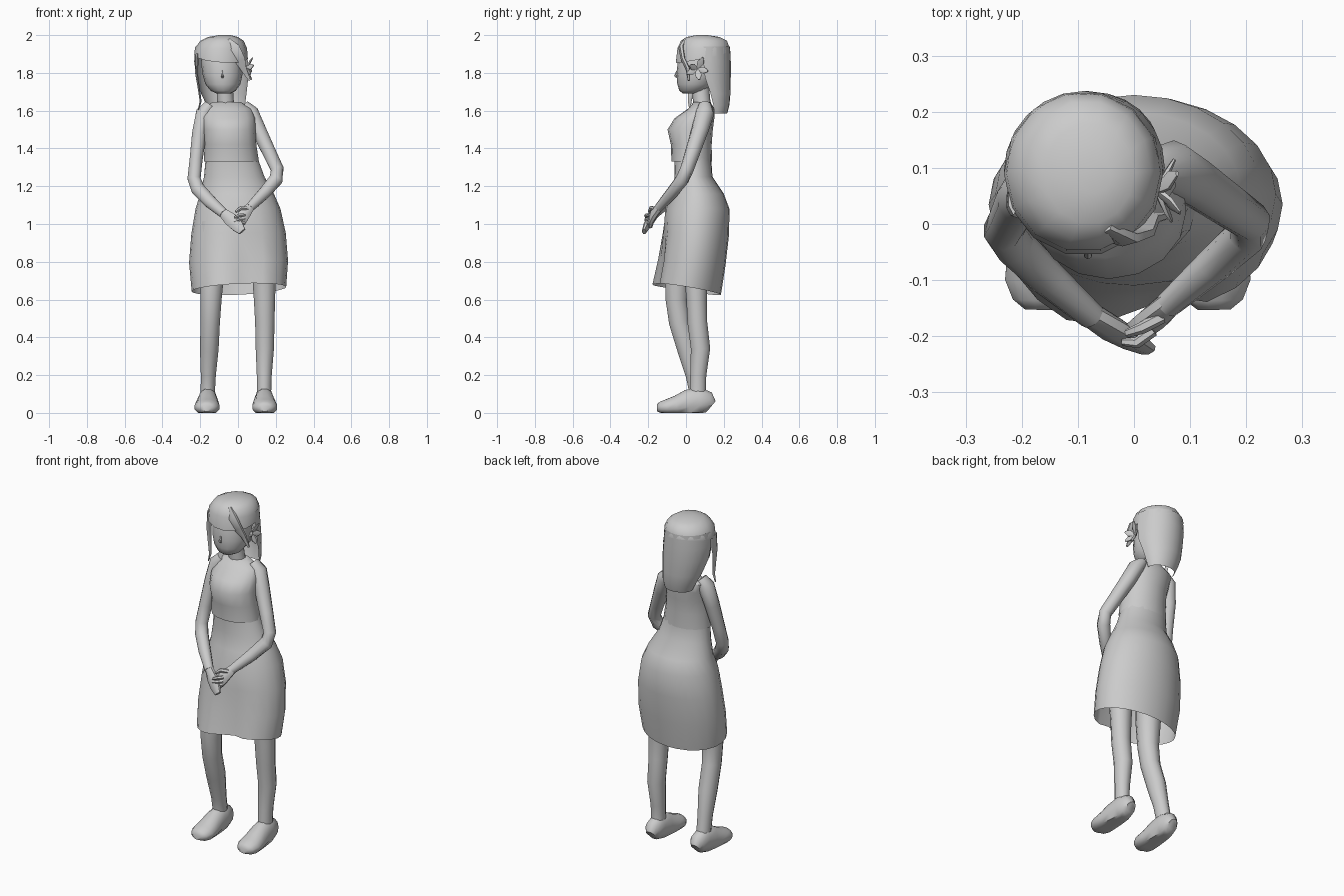
import bpy, bmesh
from math import sin, cos, radians, exp
from mathutils import Vector


def skin(name, rings, closed=True, cap_start=True, cap_end=True):
    """Join rings of points into one smooth-shaded surface."""
    bm = bmesh.new()
    rows = [[bm.verts.new(p) for p in r] for r in rings]
    n = len(rows[0])
    for a, b in zip(rows, rows[1:]):
        for i in range(n if closed else n - 1):
            j = (i + 1) % n
            bm.faces.new((a[i], a[j], b[j], b[i]))
    if closed and cap_start:
        bm.faces.new(rows[0])
    if closed and cap_end:
        bm.faces.new(rows[-1])
    bmesh.ops.recalc_face_normals(bm, faces=bm.faces)
    me = bpy.data.meshes.new(name)
    bm.to_mesh(me)
    bm.free()
    ob = bpy.data.objects.new(name, me)
    bpy.context.collection.objects.link(ob)
    bpy.context.view_layer.objects.active = ob
    for o in bpy.context.selected_objects:
        o.select_set(False)
    ob.select_set(True)
    bpy.ops.object.shade_smooth_by_angle(angle=radians(50))
    return ob


def loft(name, rings, n=16, a0=0, a1=360, warp=None, **caps):
    """Stack of horizontal ellipses (z, cx, cy, rx, ry), full or partial."""
    closed = a1 - a0 == 360
    out = []
    for z, cx, cy, rx, ry in rings:
        row = []
        for i in range(n):
            a = radians(a0 + (a1 - a0) * i / (n if closed else n - 1))
            p = Vector((cx + rx * cos(a), cy + ry * sin(a), z))
            row.append(warp(p, a) if warp else p)
        out.append(row)
    return skin(name, out, closed, **caps)


def tube(name, pts, n=8, ref=(0, 1, 0), floor=None):
    """Oval tube through points (x, y, z, half width, half depth)."""
    out = []
    for i, p in enumerate(pts):
        t = Vector(pts[min(i + 1, len(pts) - 1)][:3]) - Vector(pts[max(i - 1, 0)][:3])
        side = t.cross(Vector(ref)).normalized()
        up = side.cross(t).normalized()
        row = []
        for k in range(n):
            a = radians(360 * (k + 0.5) / n)
            v = Vector(p[:3]) + side * p[3] * cos(a) + up * p[4] * sin(a)
            if floor is not None:
                v.z = max(v.z, floor)
            row.append(v)
        out.append(row)
    return skin(name, out)


# Skirt: flared, hem pushed forward by each knee, lower at the back left
def drape(p, a):
    w = min(max((1.1 - p.z) / 0.45, 0), 1)
    if sin(a) < 0:
        p.y -= w * (0.03 * exp(-((p.x + 0.12) / 0.09) ** 2)
                    - 0.035 * exp(-((p.x - 0.05) / 0.05) ** 2))
    p.z += w * w * (-0.03 * sin(a) + 0.012 * cos(a))
    return p


loft("skirt", [(1.36, -0.035, 0.035, 0.135, 0.098), (1.25, -0.02, 0.04, 0.16, 0.1),
               (1.16, -0.005, 0.06, 0.195, 0.14), (1.08, 0, 0.06, 0.225, 0.17),
               (0.95, 0.003, 0.053, 0.25, 0.175), (0.8, 0.003, 0.035, 0.262, 0.175),
               (0.655, 0.005, 0.01, 0.25, 0.175)], n=24, warp=drape, cap_end=False)

# Bodice, with the bust forward and a small overlap over the skirt
loft("bodice", [(1.33, -0.035, 0.03, 0.146, 0.107), (1.42, -0.04, 0.028, 0.137, 0.108),
                (1.5, -0.045, 0.022, 0.138, 0.12), (1.56, -0.05, 0.045, 0.14, 0.105),
                (1.61, -0.055, 0.08, 0.13, 0.07), (1.645, -0.06, 0.085, 0.075, 0.045)],
     n=16, cap_start=False)

# Neck and head
tube("neck", [(-0.06, 0.09, 1.6, 0.05, 0.05), (-0.066, 0.083, 1.65, 0.046, 0.046),
              (-0.072, 0.075, 1.74, 0.046, 0.046)], n=10)
loft("head", [(1.69, -0.077, 0.025, 0.035, 0.04), (1.705, -0.078, 0.035, 0.066, 0.07),
              (1.74, -0.08, 0.05, 0.093, 0.096), (1.79, -0.082, 0.06, 0.105, 0.11),
              (1.85, -0.085, 0.07, 0.11, 0.115), (1.92, -0.088, 0.08, 0.105, 0.11),
              (1.96, -0.09, 0.085, 0.06, 0.07)], n=16)
tube("nose", [(-0.082, -0.045, 1.81, 0.005, 0.006), (-0.082, -0.055, 1.783, 0.008, 0.008),
              (-0.082, -0.046, 1.775, 0.006, 0.004)], n=6)


# Hair: crown with slanted fringe, long back panel, parting lock, side strand
def fringe(p, a):
    if p.z < 1.9:
        p.z += 0.03 * sin(a) - 0.01 * cos(a)
    return p


loft("hair_crown", [(1.885, -0.09, 0.09, 0.142, 0.147), (1.93, -0.09, 0.093, 0.138, 0.142),
                    (1.97, -0.085, 0.095, 0.115, 0.125), (1.99, -0.08, 0.09, 0.08, 0.09),
                    (2.0, -0.07, 0.085, 0.03, 0.03)], n=14, warp=fringe, cap_start=False)
loft("hair_back", [(1.94, -0.09, 0.093, 0.136, 0.14), (1.86, -0.09, 0.092, 0.142, 0.145),
                   (1.78, -0.083, 0.1, 0.138, 0.137), (1.69, -0.075, 0.13, 0.12, 0.105),
                   (1.63, -0.065, 0.145, 0.102, 0.085), (1.585, -0.06, 0.15, 0.085, 0.068)],
     n=13, a0=0, a1=180)
tube("parting_lock", [(-0.05, -0.005, 1.975, 0.012, 0.01), (-0.02, -0.025, 1.93, 0.035, 0.015),
                      (0.01, -0.015, 1.87, 0.032, 0.012), (0.03, 0.01, 1.82, 0.018, 0.012),
                      (0.062, 0.015, 1.76, 0.006, 0.006)], n=6)
tube("side_strand", [(-0.215, 0.05, 1.9, 0.01, 0.035), (-0.22, 0.04, 1.8, 0.008, 0.025),
                     (-0.205, 0.025, 1.7, 0.006, 0.015), (-0.198, 0.02, 1.65, 0.006, 0.01),
                     (-0.21, 0.02, 1.605, 0.003, 0.003)], n=6)

# Bow of curled petals over the ear
for k, (dx, dy, dz) in enumerate([(0.04, -0.04, 0.02), (0.035, 0.03, 0.06), (0.03, 0.055, -0.01),
                                  (0.025, -0.055, -0.025), (0.03, 0.01, -0.055)]):
    c = Vector((0.042, 0.06, 1.82))
    d = Vector((dx, dy, dz))
    tube(f"bow_petal_{k + 1}", [(*c, 0.008, 0.008), (*(c + d * 0.6), 0.02, 0.006),
                               (*(c + d), 0.006, 0.003)], n=6, ref=(1, 0, 0))

# Arms, bent so that both hands meet in front
arm_left = [(-0.15, 0.07, 1.63, 0.03, 0.035), (-0.18, 0.065, 1.59, 0.044, 0.05),
            (-0.205, 0.045, 1.48, 0.04, 0.045), (-0.222, 0.01, 1.34, 0.036, 0.038),
            (-0.233, -0.012, 1.24, 0.036, 0.036), (-0.212, -0.04, 1.185, 0.038, 0.036),
            (-0.15, -0.1, 1.12, 0.036, 0.032), (-0.075, -0.165, 1.055, 0.027, 0.024)]
arm_right = [(0.03, 0.1, 1.63, 0.03, 0.035), (0.067, 0.1, 1.59, 0.044, 0.05),
             (0.108, 0.075, 1.5, 0.042, 0.045), (0.165, 0.035, 1.38, 0.038, 0.04),
             (0.208, 0.005, 1.29, 0.036, 0.036), (0.2, -0.02, 1.235, 0.038, 0.036),
             (0.14, -0.075, 1.165, 0.034, 0.032), (0.06, -0.145, 1.085, 0.025, 0.023)]
tube("left_arm", arm_left, n=10)
tube("right_arm", arm_right, n=10)

# Clasped hands: one pointing down, the other gripping it
tube("left_hand", [(-0.08, -0.16, 1.06, 0.026, 0.022), (-0.04, -0.187, 1.025, 0.038, 0.022),
                   (-0.005, -0.207, 0.992, 0.036, 0.018), (0.022, -0.222, 0.96, 0.022, 0.012)], n=8)
tube("right_hand", [(0.068, -0.137, 1.095, 0.024, 0.022), (0.035, -0.168, 1.055, 0.034, 0.022),
                    (0.015, -0.185, 1.02, 0.033, 0.018), (0.0, -0.19, 0.985, 0.02, 0.012)], n=8)
tube("right_thumb", [(0.05, -0.165, 1.08, 0.014, 0.012), (0.015, -0.185, 1.085, 0.012, 0.011),
                     (-0.012, -0.195, 1.065, 0.008, 0.008)], n=6)
for k in range(3):
    z = 1.05 - 0.022 * k
    tube(f"right_finger_{k + 1}", [(0.035, -0.19, z, 0.01, 0.01), (0.005, -0.212, z - 0.005, 0.01, 0.01),
                                   (-0.02, -0.21, z - 0.015, 0.007, 0.007)], n=6)

# Legs: one straight, one with the knee forward
tube("left_leg", [(-0.12, 0.0, 1.0, 0.09, 0.085), (-0.138, -0.045, 0.75, 0.068, 0.07),
                  (-0.143, -0.05, 0.6, 0.058, 0.06), (-0.147, -0.035, 0.48, 0.053, 0.057),
                  (-0.152, 0.008, 0.34, 0.051, 0.057), (-0.157, 0.042, 0.2, 0.041, 0.045),
                  (-0.16, 0.06, 0.11, 0.039, 0.044), (-0.162, 0.065, 0.05, 0.04, 0.05)], n=12)
tube("right_leg", [(0.115, 0.05, 1.0, 0.09, 0.085), (0.138, 0.052, 0.75, 0.066, 0.065),
                   (0.14, 0.056, 0.6, 0.058, 0.056), (0.142, 0.06, 0.48, 0.053, 0.054),
                   (0.142, 0.077, 0.34, 0.05, 0.053), (0.139, 0.065, 0.2, 0.041, 0.044),
                   (0.138, 0.062, 0.11, 0.039, 0.044), (0.138, 0.065, 0.05, 0.04, 0.05)], n=12)

# Feet, flat on the ground
for name, x, s in (("left_foot", -0.16, -1), ("right_foot", 0.138, 1)):
    prof = [(0.138, 0.04, 0.028, 0.03), (0.12, 0.055, 0.046, 0.058), (0.07, 0.06, 0.052, 0.08),
            (0.01, 0.05, 0.057, 0.075), (-0.05, 0.035, 0.065, 0.058), (-0.1, 0.03, 0.068, 0.044),
            (-0.135, 0.027, 0.053, 0.034), (-0.153, 0.027, 0.03, 0.02)]
    tube(name, [(x + s * (0.002 - 0.02 * y), y, z, w, h) for y, z, w, h in prof],
         n=12, ref=(0, 0, 1), floor=0)
